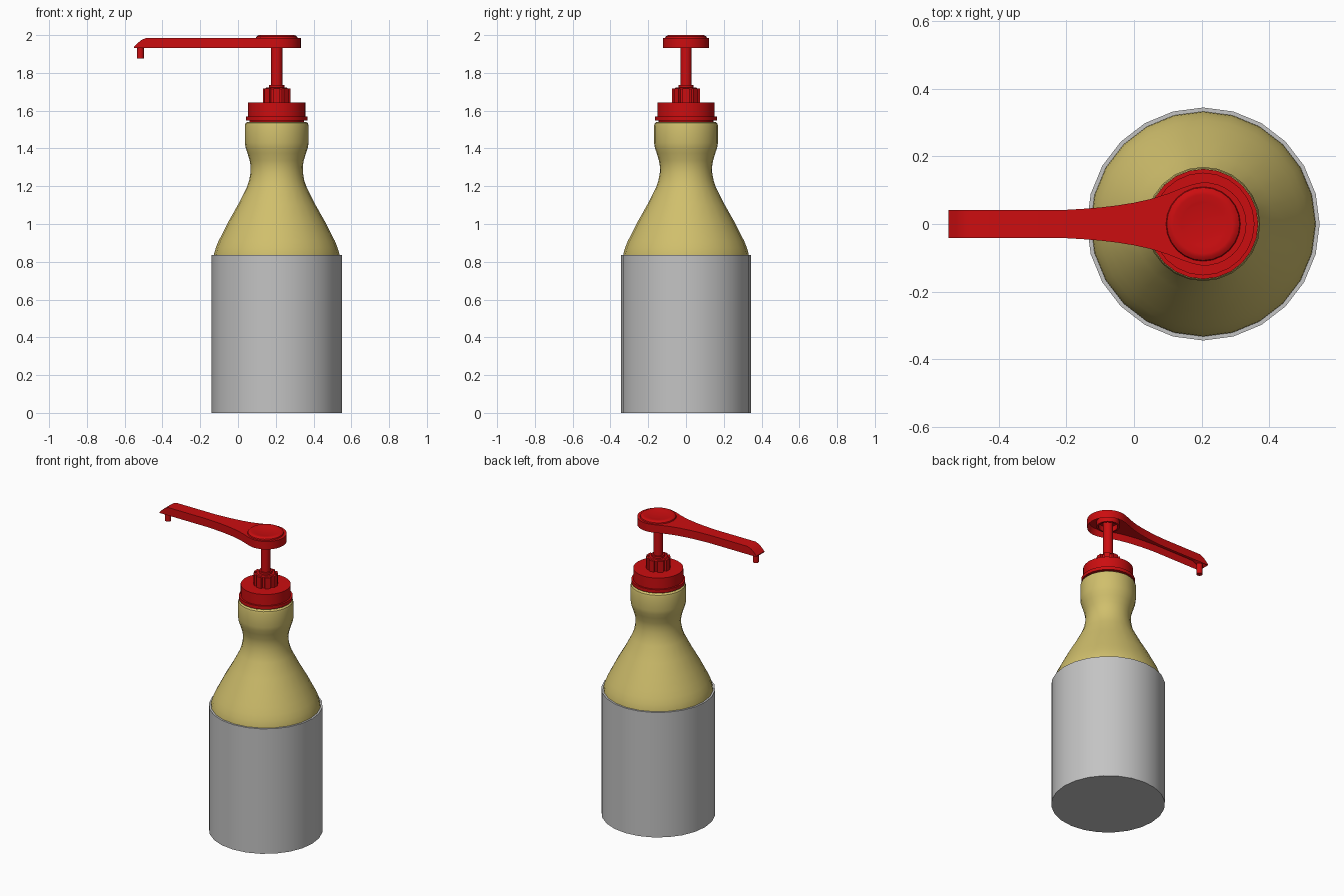
import bpy, bmesh, math
from mathutils import Matrix, Vector

if "Cube" in bpy.data.objects:
    bpy.data.objects.remove(bpy.data.objects["Cube"])

CX = 0.205  # axis of bottle and pump


def material(name, rgb):
    m = bpy.data.materials.new(name)
    m.use_nodes = True
    m.diffuse_color = (*rgb, 1)
    m.node_tree.nodes["Principled BSDF"].inputs["Base Color"].default_value = (*rgb, 1)
    return m


red = material("pump red", (0.60, 0.004, 0.005))
tan = material("bottle mustard", (0.63, 0.52, 0.15))
grey = material("sleeve grey", (0.55, 0.55, 0.55))


def finish(name, bm, mat, angle=32):
    bmesh.ops.remove_doubles(bm, verts=bm.verts, dist=1e-5)
    bmesh.ops.recalc_face_normals(bm, faces=bm.faces)
    me = bpy.data.meshes.new(name)
    bm.to_mesh(me)
    bm.free()
    me.materials.append(mat)
    ob = bpy.data.objects.new(name, me)
    bpy.context.collection.objects.link(ob)
    bpy.ops.object.select_all(action="DESELECT")
    ob.select_set(True)
    bpy.context.view_layer.objects.active = ob
    bpy.ops.object.shade_smooth_by_angle(angle=math.radians(angle))
    return ob


def lathe(name, profile, mat, sides=24, x=CX):
    """Spin a list of (radius, z) points around a vertical axis at x."""
    bm = bmesh.new()
    rings = []
    for r, z in profile:
        rings.append([bm.verts.new((x + r * math.cos(math.tau * i / sides),
                                    r * math.sin(math.tau * i / sides), z))
                      for i in range(sides)])
    for a, b in zip(rings, rings[1:]):
        for i in range(sides):
            j = (i + 1) % sides
            bm.faces.new((a[i], a[j], b[j], b[i]))
    return finish(name, bm, mat)


# Sleeve around the lower body, open at the top rim
lathe("sleeve", [(0, 0), (0.345, 0), (0.345, 0.835), (0.333, 0.835), (0.333, 0.78)], grey)

# Bottle shoulder, waist and neck
lathe("bottle", [(0, 0.02), (0.33, 0.02), (0.334, 0.82), (0.331, 0.845), (0.322, 0.875),
                 (0.308, 0.91), (0.287, 0.95), (0.257, 1.01), (0.206, 1.10),
                 (0.16, 1.19), (0.146, 1.23), (0.139, 1.27), (0.138, 1.305),
                 (0.143, 1.335), (0.155, 1.375), (0.165, 1.405), (0.169, 1.43),
                 (0.169, 1.52), (0.165, 1.534), (0.155, 1.541), (0, 1.541)], tan)

# Screw collar with flange
lathe("collar_flange", [(0, 1.535), (0.145, 1.535), (0.145, 1.548), (0.163, 1.548),
                        (0.163, 1.57), (0, 1.57)], red)
lathe("collar", [(0, 1.565), (0.152, 1.565), (0.152, 1.643), (0, 1.645)], red)

# Ribbed nut on the collar
lathe("nut_core", [(0, 1.64), (0.062, 1.64), (0.062, 1.715), (0.055, 1.722),
                   (0.04, 1.722), (0.04, 1.735), (0, 1.735)], red)
bm = bmesh.new()
for k in range(8):
    spin = Matrix.Rotation(math.tau * k / 8, 4, "Z")
    place = (Matrix.Translation((CX, 0, 1.679)) @ spin
             @ Matrix.Translation((0.06, 0, 0)) @ Matrix.Diagonal((0.026, 0.036, 0.076, 1)))
    bmesh.ops.create_cube(bm, size=1, matrix=place)
finish("nut_ribs", bm, red)

# Plunger stem and the sockets under the head
lathe("stem", [(0, 1.70), (0.03, 1.70), (0.03, 1.98), (0, 1.98)], red, 16)
lathe("head_socket", [(0.058, 1.975), (0.058, 1.938), (0.07, 1.938), (0.07, 1.975)], red)

# Lever head: flared outline, rounded behind, sloped at the spout
BOTTOM, TOP, HEAD_R = 1.932, 1.985, 0.123


def top_z(x):
    t = min(1, max(0, (x + 0.55) / 0.065))
    return BOTTOM + 0.006 + (TOP - BOTTOM - 0.006) * (1 - (1 - t) ** 1.6)


stations = [(-0.55, 0.042), (-0.53, 0.042), (-0.51, 0.042), (-0.485, 0.042), (-0.2, 0.042),
            (-0.15, 0.045), (-0.1, 0.049), (-0.05, 0.055), (0, 0.063), (0.05, 0.074),
            (0.1, 0.09), (0.14, 0.106)]
for k in range(10):
    a = math.radians(108 - 12 * k)
    stations.append((CX + 0.005 + HEAD_R * math.cos(a), HEAD_R * math.sin(a)))
last_x = CX + 0.005 + HEAD_R
stations[-1] = (last_x, 0)

bm = bmesh.new()
rows = []
for x, w in stations:
    rows.append([bm.verts.new(p) for p in ((x, -w, BOTTOM), (x, w, BOTTOM),
                                           (x, w, top_z(x)), (x, -w, top_z(x)))])
for a, b in zip(rows, rows[1:]):
    for i in range(4):
        j = (i + 1) % 4
        bm.faces.new((a[i], a[j], b[j], b[i]))
bm.faces.new(rows[0])
bmesh.ops.remove_doubles(bm, verts=bm.verts, dist=1e-5)
bmesh.ops.recalc_face_normals(bm, faces=bm.faces)
# Hollow the underside
under = [f for f in bm.faces if f.normal.z < -0.9]
bmesh.ops.inset_region(bm, faces=under, thickness=0.012, use_even_offset=True)
for v in {v for f in under for v in f.verts}:
    v.co.z = max(BOTTOM, top_z(v.co.x) - 0.012)
finish("lever_head", bm, red)

# Shallow dished thumb pad
lathe("thumb_pad", [(0.112, 1.98), (0.108, 1.992), (0.098, 1.999), (0.088, 2.0),
                    (0.065, 1.996), (0.035, 1.993), (0, 1.992)], red)

# Spout nozzle
lathe("nozzle", [(0, 1.875), (0.019, 1.875), (0.019, 1.945), (0, 1.945)], red, 12, -0.517)
